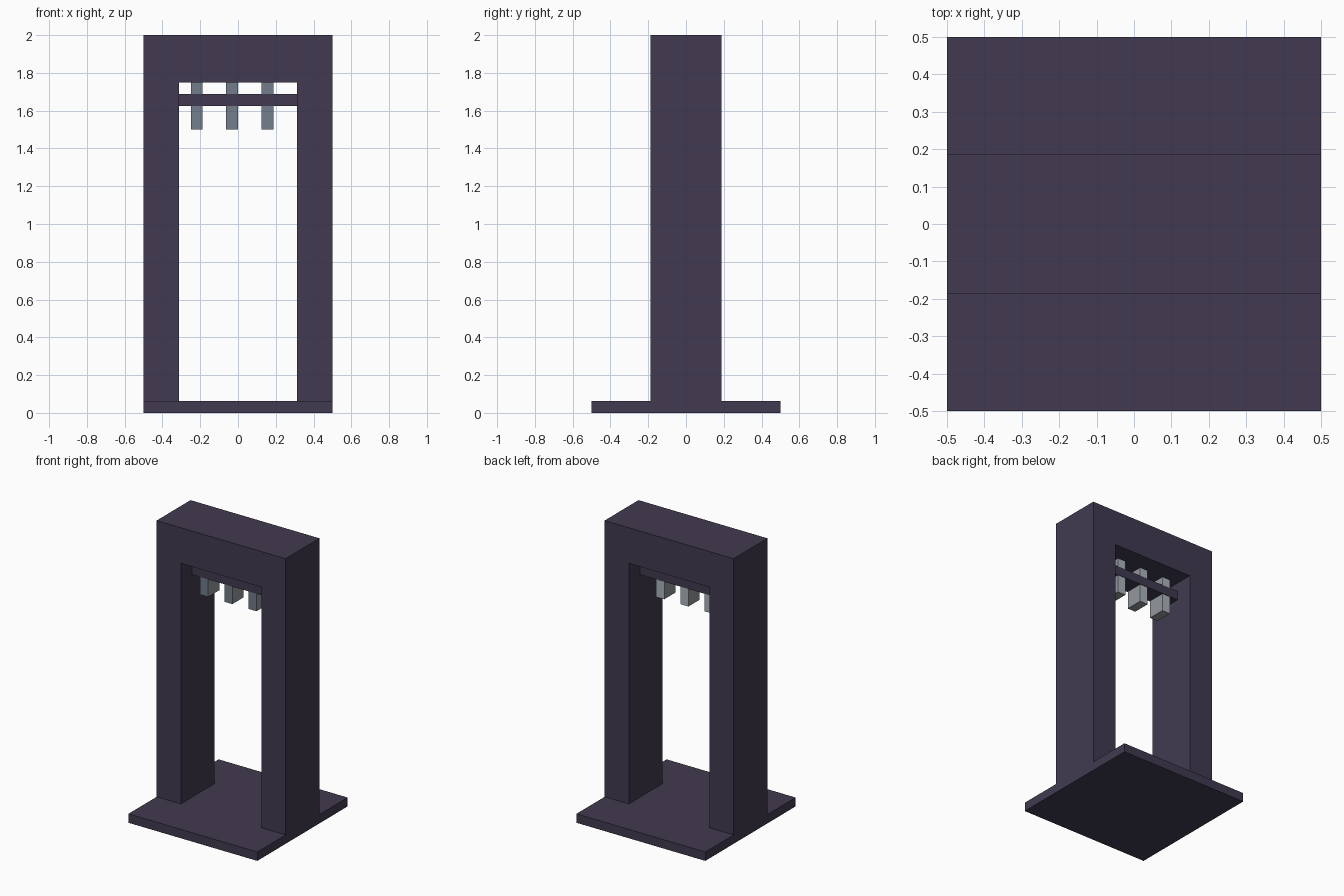
import bpy, bmesh

if "Cube" in bpy.data.objects:
    bpy.data.objects.remove(bpy.data.objects["Cube"])

P = 1 / 16  # modelling grid step


def material(name, srgb):
    lin = [((c / 255 + 0.055) / 1.055) ** 2.4 for c in srgb]
    m = bpy.data.materials.new(name)
    m.diffuse_color = (*lin, 1)
    m.use_nodes = True
    m.node_tree.nodes["Principled BSDF"].inputs["Base Color"].default_value = m.diffuse_color
    return m


dark = material("dark_purple_stone", (65, 58, 80))
steel = material("blue_grey_metal", (115, 125, 140))
pale = material("pale_metal", (172, 180, 190))
grey = material("mid_grey_metal", (148, 151, 156))


def prism(name, profile, y0, y1, mats):
    """Extrude an x-z profile from y0 to y1."""
    bm = bmesh.new()
    face = bm.faces.new([bm.verts.new((x, y0, z)) for x, z in profile])
    new = bmesh.ops.extrude_face_region(bm, geom=[face])["geom"]
    for v in new:
        if isinstance(v, bmesh.types.BMVert):
            v.co.y = y1
    bmesh.ops.recalc_face_normals(bm, faces=bm.faces)
    if len(mats) > 1:  # front, back, sides
        for f in bm.faces:
            f.material_index = 0 if f.normal.y < -0.5 else 1 if f.normal.y > 0.5 else 2
    mesh = bpy.data.meshes.new(name)
    bm.to_mesh(mesh)
    bm.free()
    for m in mats:
        mesh.materials.append(m)
    ob = bpy.data.objects.new(name, mesh)
    bpy.context.collection.objects.link(ob)
    return ob


def rect(x0, x1, z0, z1):
    return [(x0, z0), (x1, z0), (x1, z1), (x0, z1)]


# Square base slab
prism("base_slab", rect(-8 * P, 8 * P, 0, P), -8 * P, 8 * P, [dark])

# Arch: two posts and a lintel in one profile
arch = [(-8 * P, P), (-5 * P, P), (-5 * P, 28 * P), (5 * P, 28 * P),
        (5 * P, P), (8 * P, P), (8 * P, 32 * P), (-8 * P, 32 * P)]
prism("arch_frame", arch, -3 * P, 3 * P, [dark])

# Crossbar, a hair thicker than the hanging bars
prism("crossbar", rect(-5 * P, 5 * P, 26 * P, 27 * P), -0.066, 0.066, [dark])

# Three hanging gate bars
for i, x in enumerate((-4, -1, 2)):
    prism(f"hanging_bar_{i + 1}", rect(x * P, (x + 1) * P, 24 * P, 28 * P),
          -P, P, [steel, pale, grey])
